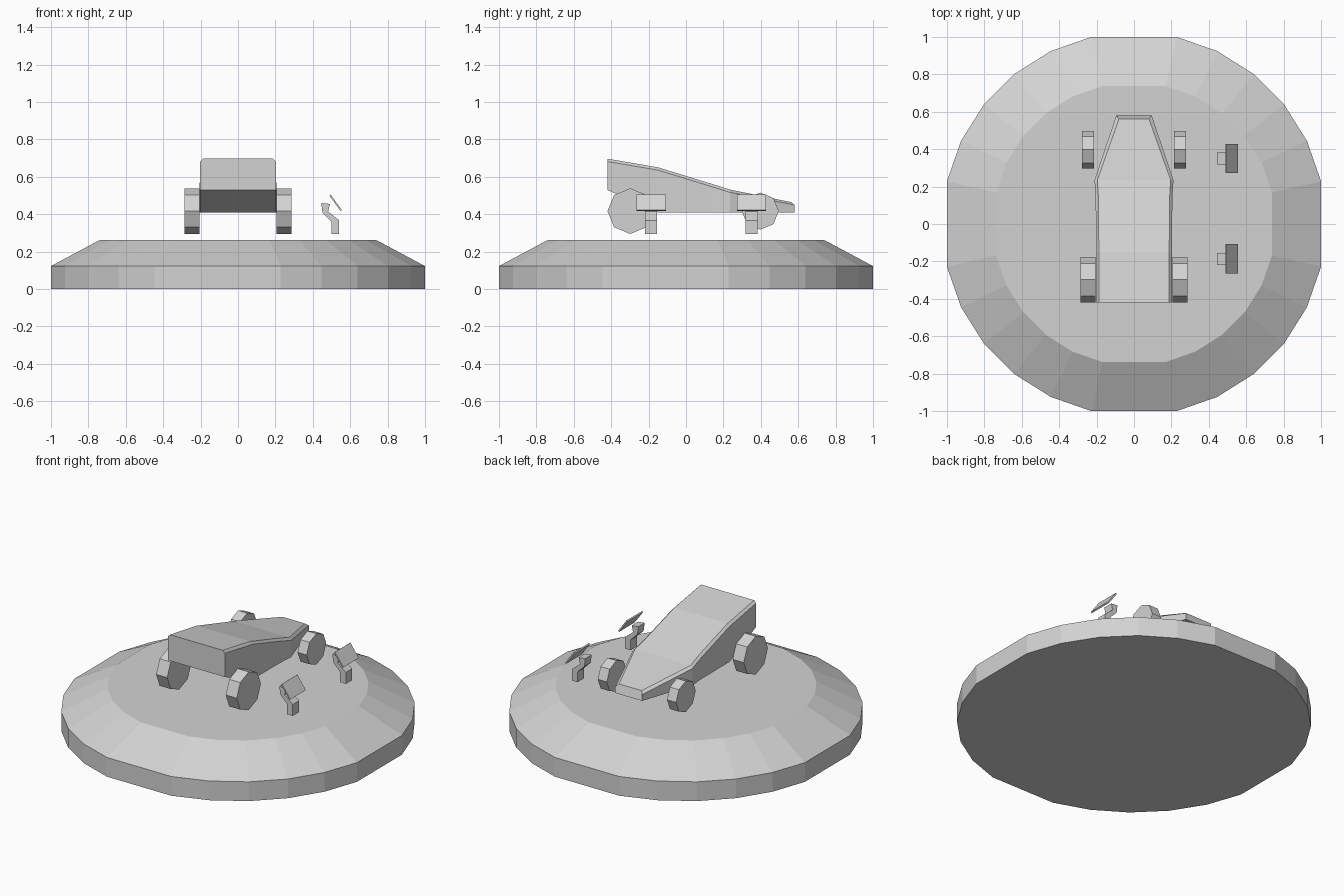
import bpy
import bmesh
from math import cos, sin, radians, tau
from mathutils import Matrix

if "Cube" in bpy.data.objects:
    bpy.data.objects.remove(bpy.data.objects["Cube"])

grey = bpy.data.materials.new("plain grey")
grey.use_nodes = True
COLOUR = (0.65, 0.65, 0.65, 1)
grey.diffuse_color = COLOUR
grey.node_tree.nodes["Principled BSDF"].inputs["Base Color"].default_value = COLOUR


def make_object(name, bm):
    bmesh.ops.recalc_face_normals(bm, faces=bm.faces)
    mesh = bpy.data.meshes.new(name)
    bm.to_mesh(mesh)
    bm.free()
    mesh.materials.append(grey)
    obj = bpy.data.objects.new(name, mesh)
    bpy.context.collection.objects.link(obj)
    return obj


def loft(name, rings):
    """Skin a row of matching closed rings and cap both ends."""
    bm = bmesh.new()
    rows = [[bm.verts.new(p) for p in ring] for ring in rings]
    n = len(rows[0])
    for a, b in zip(rows, rows[1:]):
        for i in range(n):
            j = (i + 1) % n
            bm.faces.new((a[i], a[j], b[j], b[i]))
    bm.faces.new(rows[0])
    bm.faces.new(rows[-1])
    return make_object(name, bm)


# Round platform: 28 steps with the four axis corners left out
steps = [tau * k / 28 for k in range(28) if k % 7]


def disc(radius, z):
    return [(radius * cos(a), radius * sin(a), z) for a in steps]


loft("platform", [disc(1.026, 0), disc(1.026, 0.123), disc(0.757, 0.263)])


# Wedge body with a narrow bevel along the roof
BEVEL = 0.015


def body_ring(y, bottom, top, half, roof_shift=0):
    inner = half - BEVEL
    right = [(half, y, bottom), (half, y, top - BEVEL), (inner, y + roof_shift, top)]
    return right + [(-x, yy, z) for x, yy, z in reversed(right)]


stations = [
    (-0.42, 0.53, 0.697, 0.202),
    (-0.15, 0.41, 0.651, 0.203),
    (0.14, 0.41, 0.562, 0.205),
    (0.235, 0.41, 0.532, 0.211),
    (0.58, 0.41, 0.465, 0.095, -0.018),
]
loft("car_body", [body_ring(*s) for s in stations])


# Eight-sided wheels
def wheel(name, side, y, radius, inner, outer):
    rings = [[(side * x, y + radius * cos(tau * k / 8), 0.417 + radius * sin(tau * k / 8))
              for k in range(8)] for x in (inner, outer)]
    loft(name, rings)


for side, label in ((1, "left"), (-1, "right")):
    wheel("rear_wheel_" + label, side, -0.298, 0.122, 0.207, 0.285)
    wheel("front_wheel_" + label, side, 0.397, 0.099, 0.213, 0.277)

# Cranked posts with tilted plates beside the car
post_profile = [(0.5, 0.295), (0.54, 0.295), (0.54, 0.368), (0.482, 0.415),
                (0.492, 0.455), (0.445, 0.46), (0.452, 0.408), (0.5, 0.36)]
for y, label in ((-0.186, "rear"), (0.35, "front")):
    loft("post_" + label, [[(x, y + d, z) for x, z in post_profile]
                           for d in (-0.032, 0.032)])
    bm = bmesh.new()
    bmesh.ops.create_cube(bm, size=1)
    place = (Matrix.Translation((0.522, y, 0.461))
             @ Matrix.Rotation(radians(54), 4, "Y")
             @ Matrix.Diagonal((0.102, 0.156, 0.009, 1)))
    bm.transform(place)
    make_object("plate_" + label, bm)
